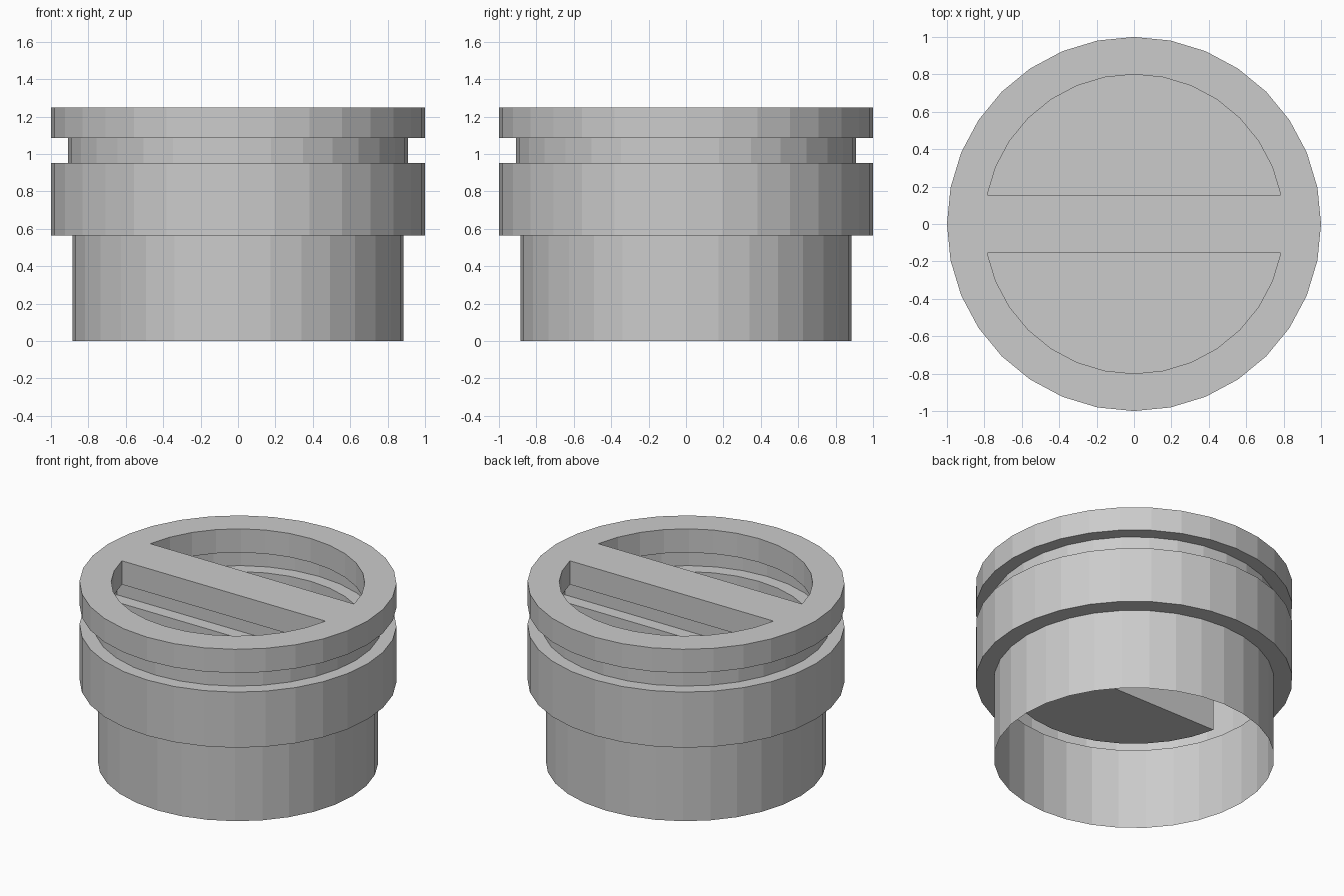
import bpy, bmesh
from math import cos, sin, pi, sqrt

if "Cube" in bpy.data.objects:
    bpy.data.objects.remove(bpy.data.objects["Cube"])

N = 32
bm = bmesh.new()


def ring(r, z):
    return [bm.verts.new((r * cos(2 * pi * i / N), r * sin(2 * pi * i / N), z))
            for i in range(N)]


def bridge(a, b):
    for i in range(len(a)):
        j = (i + 1) % len(a)
        bm.faces.new((a[i], a[j], b[j], b[i]))


# Outer shell: open bottom skirt, step, groove, top rim
outer = [(0.885, 0), (0.885, 0.565), (1, 0.565), (1, 0.952),
         (0.91, 0.952), (0.91, 1.085), (1, 1.085), (1, 1.25), (0.8, 1.25)]
rings = [ring(r, z) for r, z in outer]
for a, b in zip(rings, rings[1:]):
    bridge(a, b)
inner = rings[-1]

# Grip bar across the top
h = N // 2
bm.faces.new([inner[i] for i in (N - 1, 0, 1, h - 1, h, h + 1)])


def half_moon(side, d, z):
    """Half-moon loop grown outwards by d, on the +y or -y side."""
    r, pts = 0.8 + d, []
    for i in range(1, h):
        a = 2 * pi * i / N
        x, y = r * cos(a), r * sin(a)
        if i in (1, h - 1):
            y = 0.8 * sin(2 * pi / N) - d
            x = sqrt(r * r - y * y) * (1 if i == 1 else -1)
        pts.append(bm.verts.new((x * side, y * side, z)))
    return pts


# Two closed half-moon pockets with an undercut matching the outer groove
for side, start in ((1, 1), (-1, h + 1)):
    loop = inner[start:start + h - 1]
    for d, z in ((0, 1.085), (0.09, 1.085), (0.09, 0.952), (0, 0.952), (0, 0.565)):
        nxt = half_moon(side, d, z)
        bridge(loop, nxt)
        loop = nxt
    bm.faces.new(loop)

bmesh.ops.recalc_face_normals(bm, faces=bm.faces[:])
mesh = bpy.data.meshes.new("grooved_plug_cap")
bm.to_mesh(mesh)
bm.free()
cap = bpy.data.objects.new("grooved_plug_cap", mesh)
bpy.context.collection.objects.link(cap)
